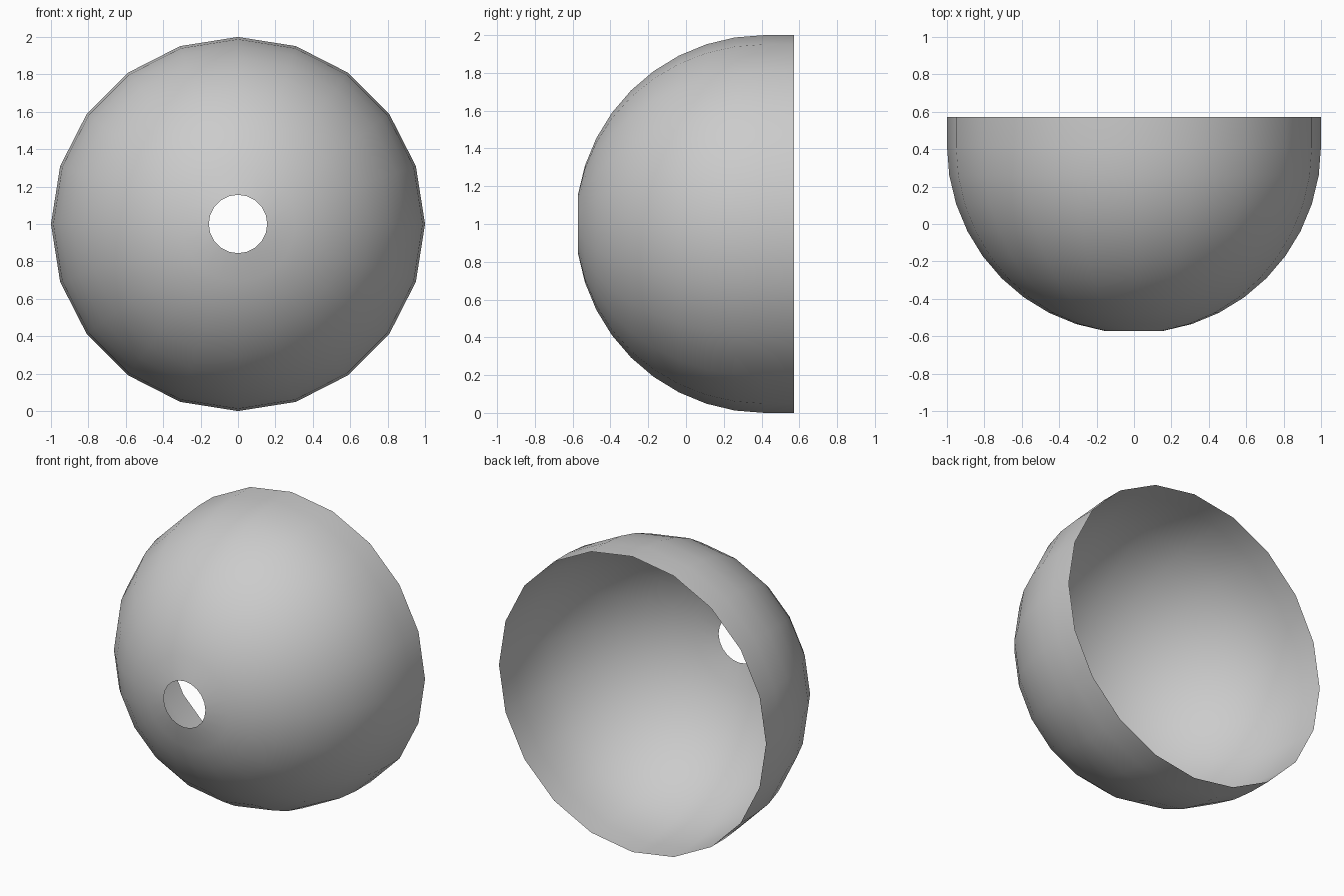
import bpy, bmesh
from math import sin, cos, radians

if "Cube" in bpy.data.objects:
    bpy.data.objects.remove(bpy.data.objects["Cube"])

SIDES = 20
CENTRE_Y = 0.416   # sphere centre along the bowl axis
RIM_Y = 0.572      # open back rim

# profile (radius, y): quarter arc in 9 degree steps, then a straight collar
profile = [(sin(radians(9 * i)), CENTRE_Y - cos(radians(9 * i))) for i in range(1, 11)]
profile.append((1.0, RIM_Y))

# thin open shell: front hole at the first ring, open rim at the last
bm = bmesh.new()
rings = []
for r, y in profile:
    angles = [radians(360 * k / SIDES) for k in range(SIDES)]
    rings.append([bm.verts.new((r * cos(a), y, 1 + r * sin(a))) for a in angles])
for a, b in zip(rings, rings[1:]):
    for k in range(SIDES):
        n = (k + 1) % SIDES
        face = bm.faces.new((a[k], a[n], b[n], b[k]))
        face.smooth = True

# point the normals outwards
bm.normal_update()
for face in bm.faces:
    c = face.calc_center_median()
    c.y -= CENTRE_Y
    c.z -= 1
    if face.normal.dot(c) < 0:
        face.normal_flip()

mesh = bpy.data.meshes.new("dome_shell")
bm.to_mesh(mesh)
bm.free()
bpy.context.collection.objects.link(bpy.data.objects.new("dome_shell", mesh))
